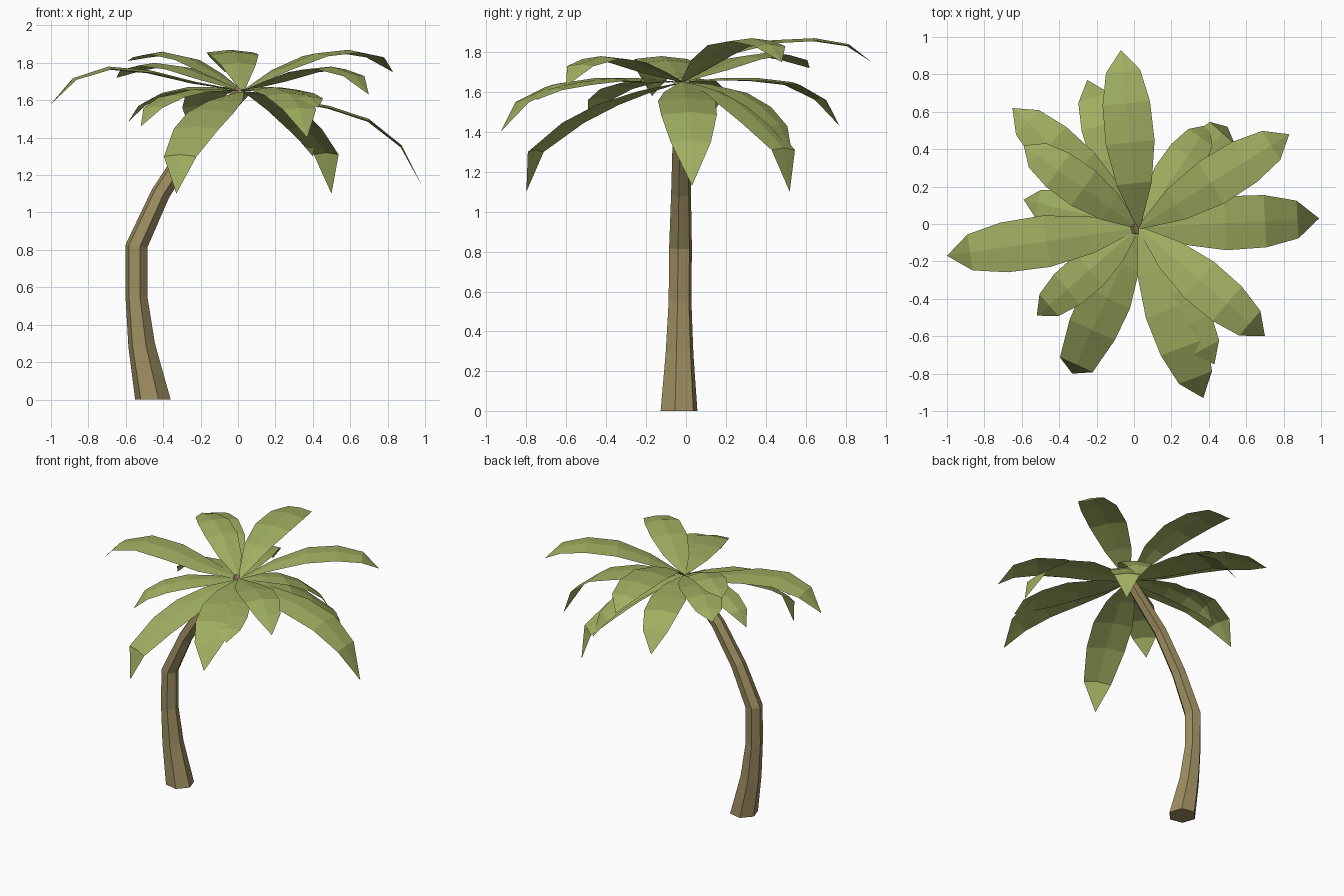
import bpy, bmesh, math
from mathutils import Vector

if "Cube" in bpy.data.objects:
    bpy.data.objects.remove(bpy.data.objects["Cube"])


def material(name, color):
    m = bpy.data.materials.new(name)
    m.diffuse_color = (*color, 1)
    m.use_nodes = True
    m.node_tree.nodes["Principled BSDF"].inputs["Base Color"].default_value = m.diffuse_color
    return m


def finish(bm, name, mat):
    mesh = bpy.data.meshes.new(name)
    bm.to_mesh(mesh)
    bm.free()
    mesh.materials.append(mat)
    obj = bpy.data.objects.new(name, mesh)
    bpy.context.collection.objects.link(obj)
    return obj


bark = material("bark", (0.34, 0.27, 0.12))
leaf = material("leaf", (0.35, 0.43, 0.12))

# Trunk: six-sided rings along a bent path (x, z, radius, tilt towards +x)
RINGS = [(-0.455, 0.0, 0.097, 0), (-0.515, 0.29, 0.073, -8), (-0.543, 0.55, 0.06, 0),
         (-0.543, 0.82, 0.06, 8), (-0.415, 1.10, 0.052, 28), (-0.25, 1.36, 0.047, 38),
         (0.025, 1.65, 0.04, 42)]
SIDES = 6
bm = bmesh.new()
rows = []
for x, z, r, tilt in RINGS:
    t = math.radians(tilt)
    y = -0.035 + 0.015 * z / 1.65
    row = []
    for i in range(SIDES):
        a = math.radians(-72 + 360 * i / SIDES)
        u, v = r * math.cos(a), r * math.sin(a)
        row.append(bm.verts.new((x + u * math.cos(t), y + v, z - u * math.sin(t))))
    rows.append(row)
for lo, hi in zip(rows, rows[1:]):
    for i in range(SIDES):
        j = (i + 1) % SIDES
        bm.faces.new((lo[i], lo[j], hi[j], hi[i]))
bm.faces.new(rows[0][::-1])
bm.faces.new(rows[-1])
finish(bm, "trunk", bark)

# Fronds: tip x, tip y, then rib heights at five stations out to the tip
CROWN = Vector((0.025, -0.02, 1.65))
FRONDS = [
    (0.99, 0.03, 1.61, 1.57, 1.50, 1.36, 1.13),
    (0.83, 0.48, 1.77, 1.85, 1.87, 1.84, 1.75),
    (0.50, 0.52, 1.62, 1.56, 1.46, 1.32, 1.10),
    (0.40, 0.53, 1.64, 1.61, 1.54, 1.44, 1.30),
    (-0.07, 0.93, 1.80, 1.86, 1.87, 1.84, 1.75),
    (-0.25, 0.77, 1.67, 1.67, 1.65, 1.57, 1.43),
    (-0.65, 0.62, 1.72, 1.78, 1.80, 1.77, 1.72),
    (-0.59, 0.42, 1.75, 1.83, 1.86, 1.84, 1.81),
    (-0.59, 0.13, 1.67, 1.67, 1.64, 1.58, 1.48),
    (-0.52, -0.49, 1.66, 1.66, 1.63, 1.57, 1.46),
    (-0.33, -0.80, 1.61, 1.55, 1.46, 1.31, 1.10),
    (0.37, -0.93, 1.67, 1.67, 1.64, 1.56, 1.40),
    (0.43, -0.75, 1.66, 1.67, 1.65, 1.62, 1.56),
    (0.70, -0.60, 1.71, 1.765, 1.78, 1.74, 1.63),
    (-1.00, -0.17, 1.70, 1.76, 1.78, 1.72, 1.58),
]
WIDTHS = (0.07, 0.72, 1.0, 0.97, 0.7)


def frond(n, tx, ty, *heights):
    reach = Vector((tx - CROWN.x, ty - CROWN.y, 0))
    side = Vector((-reach.y, reach.x, 0)).normalized()
    drop = CROWN.z - heights[-1]
    # strongly drooping fronds bend down nearer the end
    last = 0.94 if drop > 0.5 and reach.length < 0.9 else 0.88
    length = math.hypot(reach.length, drop)
    half = 0.04 + 0.095 * length
    stations = zip((0, 0.25, 0.48, 0.7, last), (CROWN.z,) + heights[:4], WIDTHS)
    bm = bmesh.new()
    rows = []
    for f, z, w in stations:
        p = CROWN + reach * f
        p.z = z
        off = side * half * w
        sag = Vector((0, 0, 0.015 * w))
        rows.append([bm.verts.new(q) for q in (p - off - sag, p, p + off - sag)])
    tip = bm.verts.new((tx, ty, heights[-1]))
    for a, b in zip(rows, rows[1:]):
        for i in (0, 1):
            bm.faces.new((a[i], b[i], b[i + 1], a[i + 1]))
    for i in (0, 1):
        bm.faces.new((rows[-1][i], tip, rows[-1][i + 1]))
    finish(bm, f"frond_{n:02d}", leaf)


for n, data in enumerate(FRONDS, 1):
    frond(n, *data)
